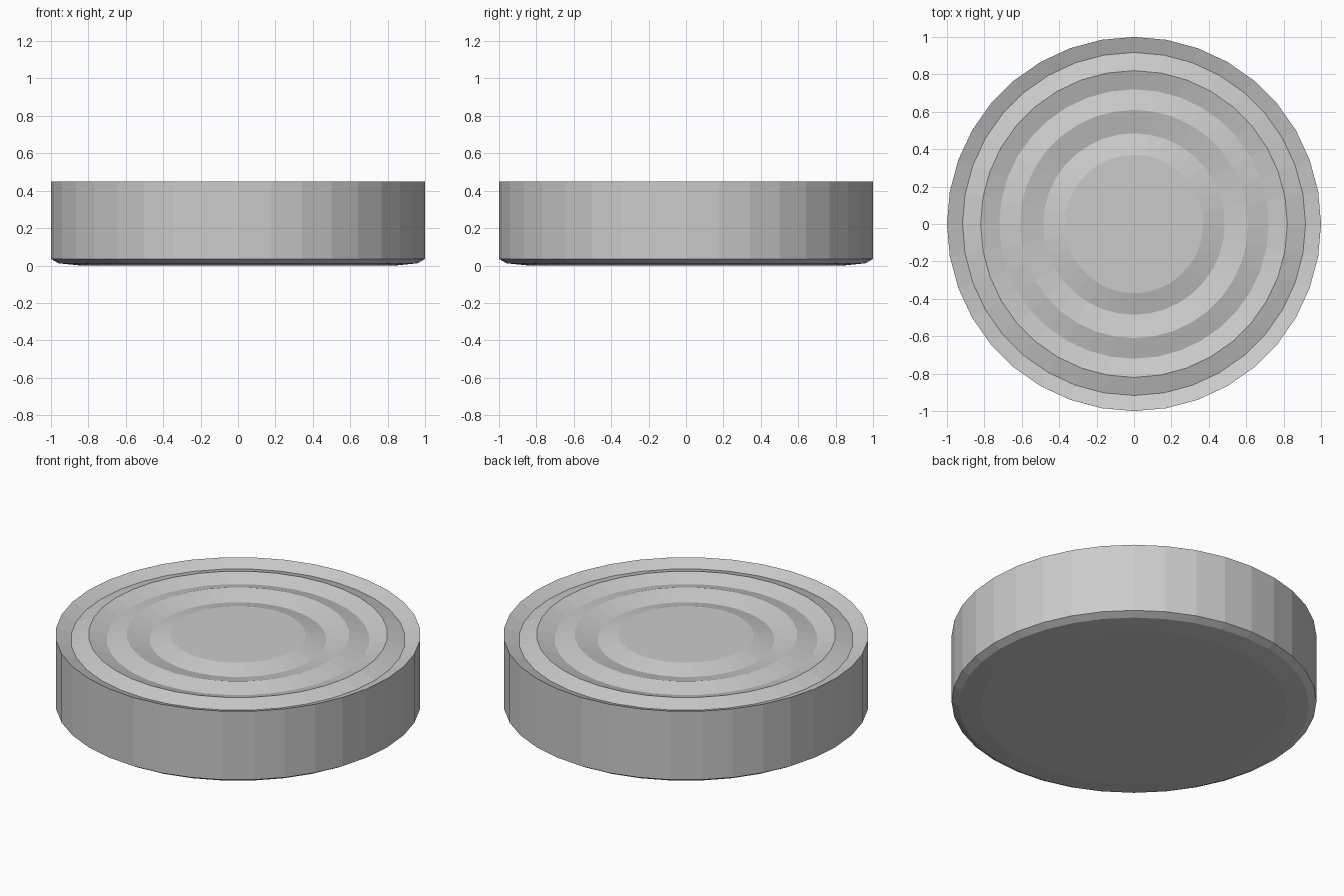
import bpy, bmesh
from math import cos, sin, tau

if "Cube" in bpy.data.objects:
    bpy.data.objects.remove(bpy.data.objects["Cube"])

SIDES = 36


def lathe(name, profile):
    """Revolve (radius, z) points around z and close both ends with flat caps."""
    bm = bmesh.new()
    rings = [[bm.verts.new((r * cos(tau * i / SIDES), r * sin(tau * i / SIDES), z))
              for i in range(SIDES)] for r, z in profile]
    for low, high in zip(rings, rings[1:]):
        for i in range(SIDES):
            j = (i + 1) % SIDES
            bm.faces.new((low[i], low[j], high[j], high[i]))
    bm.faces.new(rings[0][::-1])
    bm.faces.new(rings[-1])
    mesh = bpy.data.meshes.new(name)
    bm.to_mesh(mesh)
    bm.free()
    obj = bpy.data.objects.new(name, mesh)
    bpy.context.collection.objects.link(obj)
    return obj


# Base with a shallow rounded edge, then the straight wall
base = [(0.84, 0.0), (0.96, 0.012), (1.0, 0.035)]
wall_top = [(1.0, 0.45)]

# Lid: sloping rim followed by alternating valleys and crests, flat centre
lid_radii = [0.917, 0.82, 0.72, 0.61, 0.485, 0.37]
lid = [(r, 0.45 if k % 2 else 0.418) for k, r in enumerate(lid_radii)]

lathe("ridged_tin", base + wall_top + lid)
